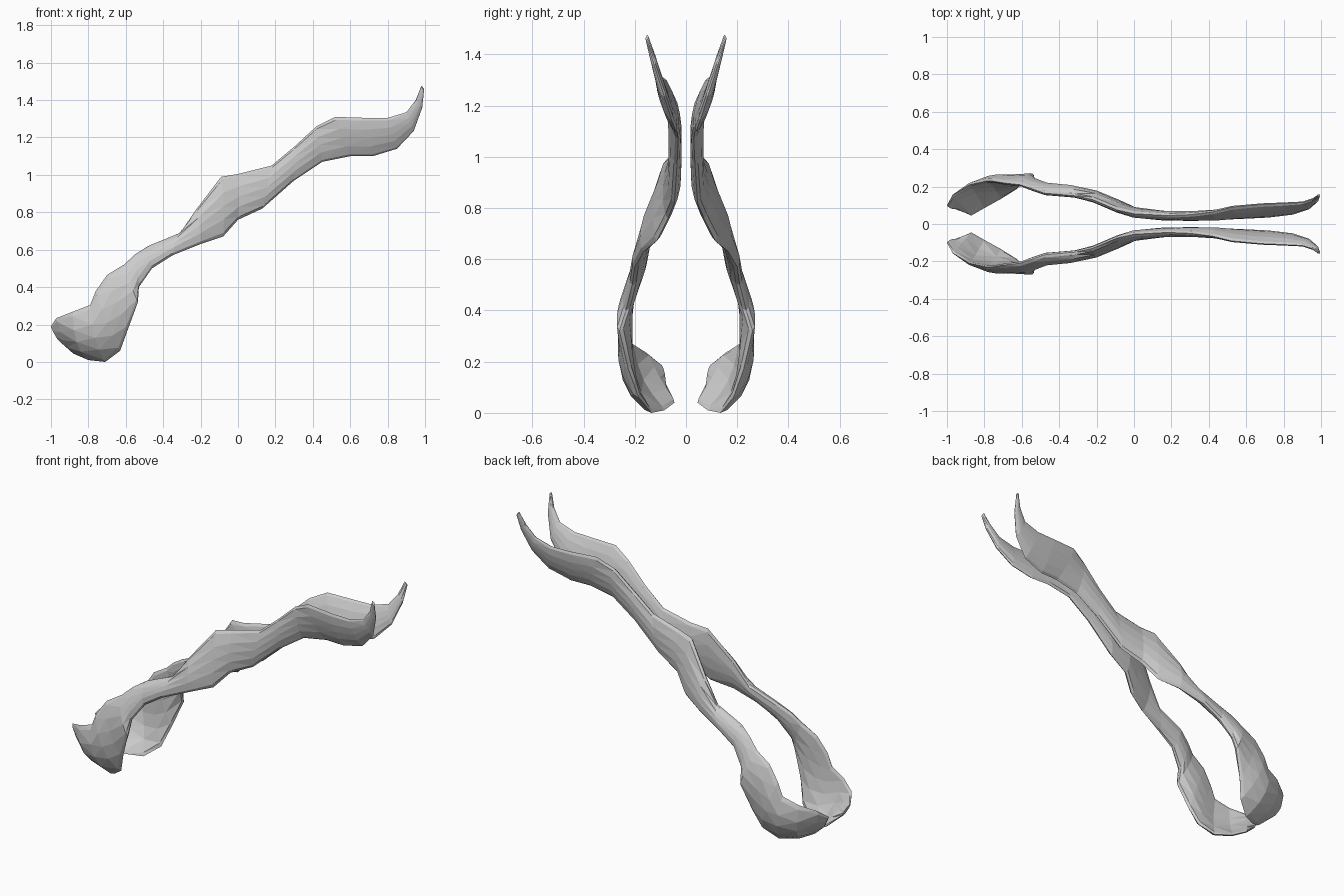
import bpy, bmesh
from mathutils import Vector

# Matching points on the upper and lower edge of the blade, foot to tip (x, y, z)
UPPER = [(-1.0, .10, .19), (-.97, .155, .235), (-.88, .21, .27), (-.79, .23, .305),
         (-.76, .23, .38), (-.70, .22, .465), (-.61, .21, .52), (-.55, .19, .575),
         (-.48, .165, .62), (-.31, .15, .69), (-.22, .13, .82), (-.09, .075, .99),
         (.0, .055, 1.005), (.18, .045, 1.05), (.30, .05, 1.15), (.42, .065, 1.26),
         (.52, .09, 1.31), (.68, .105, 1.305), (.80, .11, 1.305), (.90, .115, 1.335),
         (.95, .13, 1.40), (.98, .15, 1.475)]
LOWER = [(-.96, .085, .115), (-.87, .045, .04), (-.80, .085, .01), (-.71, .135, .0),
         (-.63, .185, .06), (-.59, .225, .17), (-.535, .26, .32), (-.53, .235, .40),
         (-.46, .21, .50), (-.35, .20, .57), (-.20, .165, .63), (-.08, .115, .67),
         (.0, .07, .76), (.13, .045, .82), (.30, .035, .97), (.45, .03, 1.07),
         (.60, .035, 1.10), (.72, .04, 1.10), (.85, .055, 1.14), (.94, .085, 1.235),
         (.985, .125, 1.36), (.995, .155, 1.455)]
# Half thickness and outward bow at each station
THICK = [.010, .018, .022, .025, .028, .028, .028, .028, .028, .028, .028, .028,
         .028, .026, .025, .024, .023, .022, .020, .016, .012, .006]
BOW = [.0, .02, .045, .045, .03, .015, .0, .0, .0, .0, .0, .0,
       .0, .0, .0, .0, .0, .0, .0, .0, .0, .0]
ACROSS = [(.06, .45), (.28, .9), (.5, 1), (.72, .9), (.94, .45)]


def build_blade(name, side):
    """Loft lens-shaped sections between the two edges."""
    bm = bmesh.new()
    up = [Vector(p) for p in UPPER]
    low = [Vector(p) for p in LOWER]
    mid = [(a + b) / 2 for a, b in zip(up, low)]
    last = len(up) - 1
    rings = []
    for i in range(last + 1):
        tangent = mid[min(i + 1, last)] - mid[max(i - 1, 0)]
        out = tangent.cross(low[i] - up[i]).normalized()

        def point(t, k):
            bow = BOW[i] * 4 * t * (1 - t)
            return up[i].lerp(low[i], t) + out * (bow + k * THICK[i])

        ring = [point(0, 0)] + [point(t, k) for t, k in ACROSS]
        ring += [point(1, 0)] + [point(t, -k) for t, k in reversed(ACROSS)]
        rings.append([bm.verts.new((p.x, side * max(p.y, .01), max(p.z, 0))) for p in ring])
    n = len(rings[0])
    for a, b in zip(rings, rings[1:]):
        for j in range(n):
            bm.faces.new((a[j], a[(j + 1) % n], b[(j + 1) % n], b[j]))
    bm.faces.new(rings[0])
    bm.faces.new(rings[-1])
    bmesh.ops.triangulate(bm, faces=bm.faces[:])
    bmesh.ops.recalc_face_normals(bm, faces=bm.faces[:])
    mesh = bpy.data.meshes.new(name)
    bm.to_mesh(mesh)
    bm.free()
    bpy.context.collection.objects.link(bpy.data.objects.new(name, mesh))


# Mirrored pair of bones
build_blade("left_bone", 1)
build_blade("right_bone", -1)
